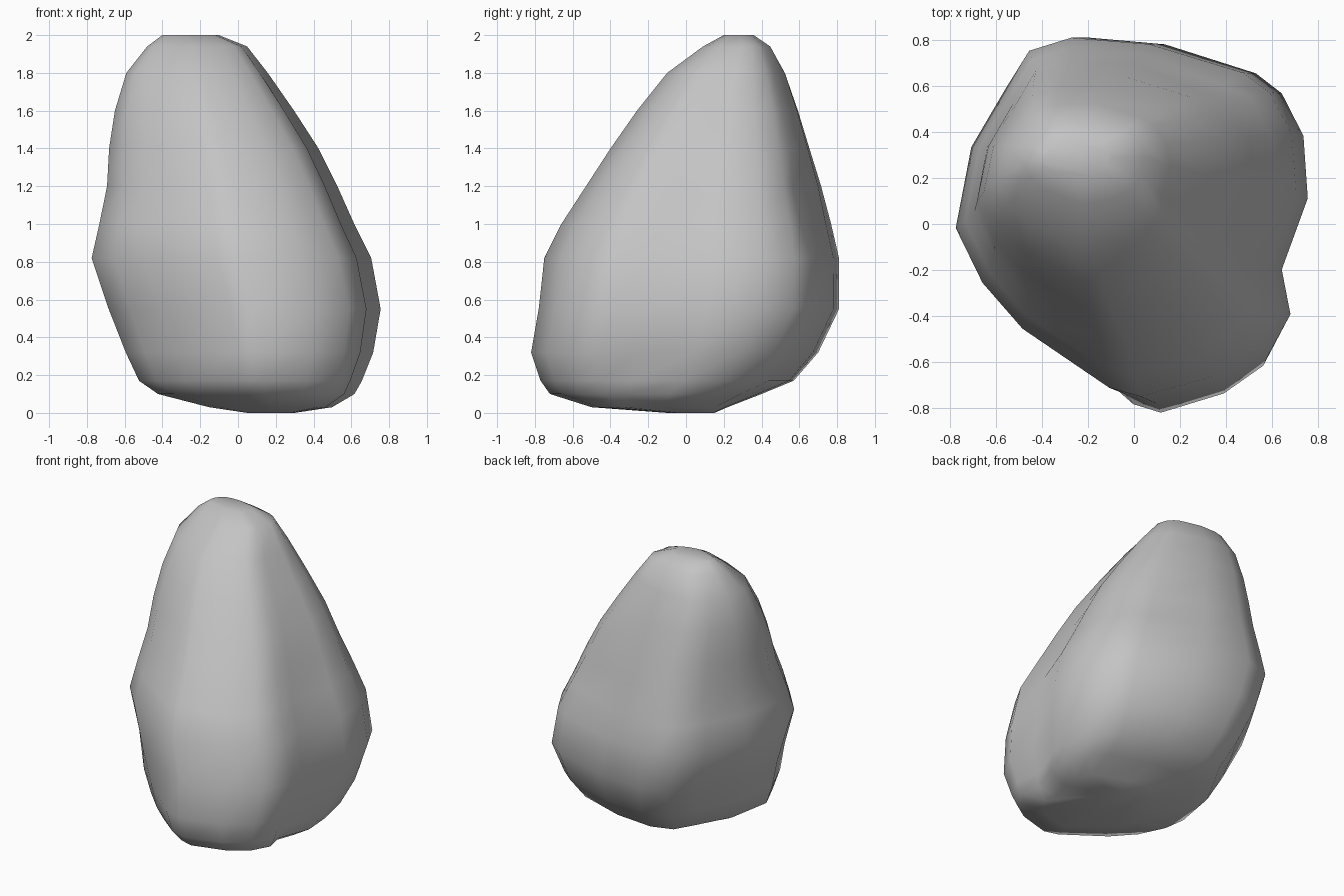
import bpy
import bmesh
from math import hypot
from mathutils import Vector

default_cube = bpy.data.objects.get("Cube")
if default_cube:
    bpy.data.objects.remove(default_cube, do_unlink=True)

# Plan outline of the boulder, counter-clockwise from the front
OUTLINE = [
    (.06, -.82), (.38, -.73), (.58, -.6), (.68, -.42), (.64, -.22),
    (.76, .1), (.74, .38), (.64, .57), (.52, .66), (.1, .79),
    (-.25, .82), (-.44, .76), (-.55, .58), (-.7, .32), (-.77, -.05),
    (-.65, -.3), (-.47, -.51), (-.08, -.78),
]

# Height, then left-right and front-back limits of each layer
LAYERS = [
    (0, .05, .3, -.1, .15),
    (.03, -.15, .5, -.5, .22),
    (.1, -.42, .62, -.72, .4),
    (.17, -.52, .66, -.77, .57),
    (.32, -.59, .72, -.82, .7),
    (.55, -.68, .76, -.78, .81),
    (.82, -.77, .71, -.75, .81),
    (1.0, -.73, .62, -.66, .77),
    (1.2, -.69, .53, -.53, .72),
    (1.4, -.68, .43, -.4, .66),
    (1.6, -.65, .3, -.26, .6),
    (1.8, -.59, .16, -.1, .53),
    (1.94, -.48, .05, .09, .45),
    (2.0, -.4, -.1, .2, .36),
]

# Hollows: centre, reach and depth
HOLLOWS = [
    (Vector((.27, .68, 1.1)), .28, .08),
    (Vector((-.33, -.6, .28)), .25, .05),
]


def layer_point(plan, layer):
    """Fit one outline point into a layer, rounding it off towards the top."""
    z, x0, x1, y0, y1 = layer
    u, v = plan[0] / .765, plan[1] / .82
    blend = 0.5 * max(0, min(1, z - 0.9))
    scale = 1 - blend + blend / hypot(u, v)
    u, v = u * scale, v * scale
    point = Vector(((x0 + x1 + u * (x1 - x0)) / 2,
                    (y0 + y1 + v * (y1 - y0)) / 2, z))
    middle = Vector(((x0 + x1) / 2, (y0 + y1) / 2, z))
    for centre, reach, depth in HOLLOWS:
        near = max(0, 1 - (point - centre).length / reach)
        point += (middle - point).normalized() * depth * near
    return point


# Stack the layers into one closed skin
bm = bmesh.new()
rings = [[bm.verts.new(layer_point(p, layer)) for p in OUTLINE]
         for layer in LAYERS]
count = len(OUTLINE)
for low, high in zip(rings, rings[1:]):
    for i in range(count):
        j = (i + 1) % count
        bm.faces.new((low[i], low[j], high[j], high[i]))
bm.faces.new(rings[0][::-1])
bm.faces.new(rings[-1])
bmesh.ops.recalc_face_normals(bm, faces=bm.faces)
for face in bm.faces:
    face.smooth = True

mesh = bpy.data.meshes.new("boulder")
bm.to_mesh(mesh)
bm.free()
boulder = bpy.data.objects.new("boulder", mesh)
bpy.context.collection.objects.link(boulder)

# Plain grey stone
stone = bpy.data.materials.new("grey stone")
stone.use_nodes = True
colour = (.55, .55, .55, 1)
stone.diffuse_color = colour
stone.node_tree.nodes["Principled BSDF"].inputs["Base Color"].default_value = colour
mesh.materials.append(stone)
